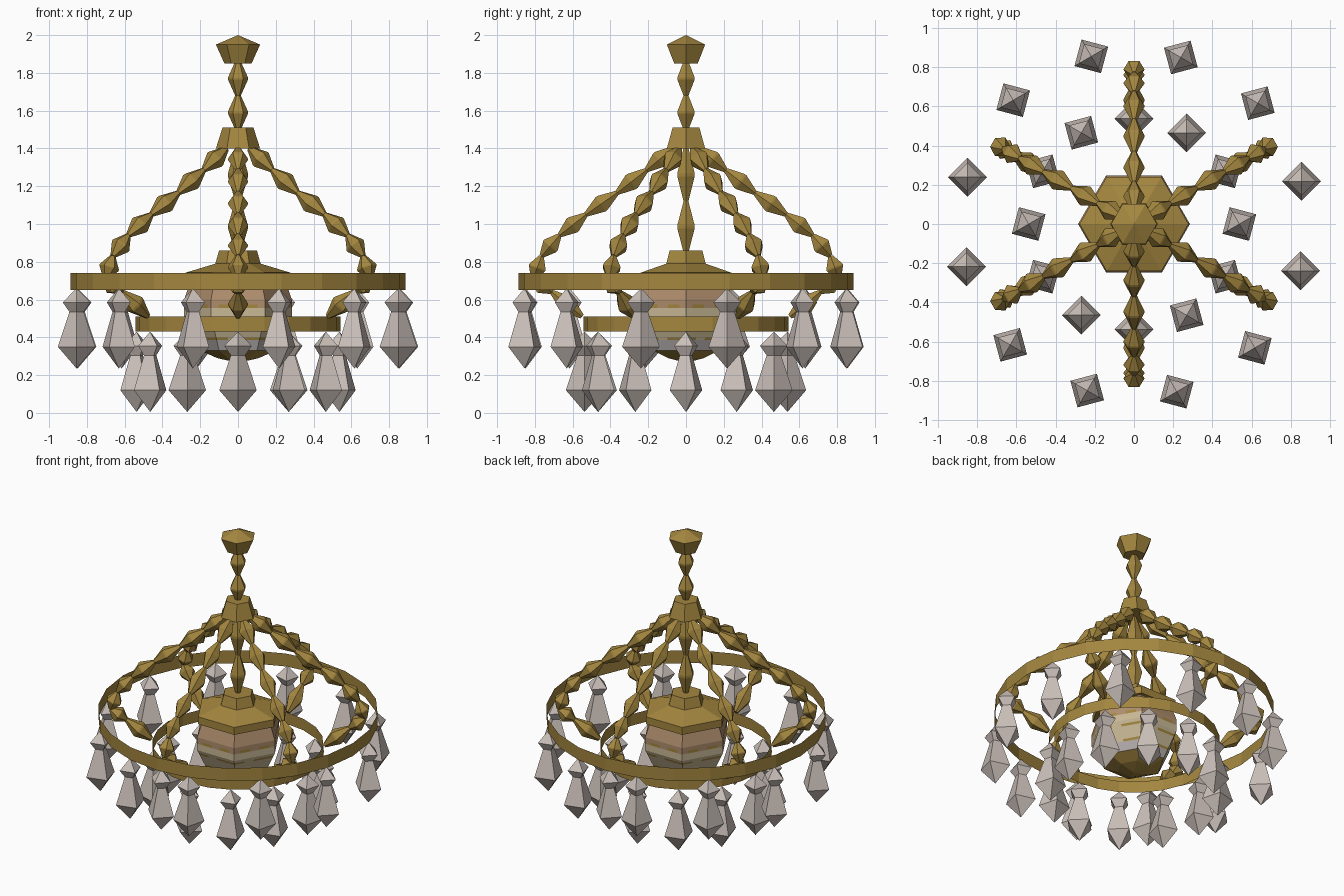
import bpy, bmesh
from math import radians, pi, sin, cos
from mathutils import Matrix, Vector

cube = bpy.data.objects.get("Cube")
if cube:
    bpy.data.objects.remove(cube)


def material(name, rgb):
    m = bpy.data.materials.new(name)
    m.use_nodes = True
    color = (*rgb, 1)
    m.diffuse_color = color
    m.node_tree.nodes["Principled BSDF"].inputs["Base Color"].default_value = color
    return m


gold = material("antique gold", (.37, .24, .05))
crystal = material("crystal", (.60, .53, .49))
peach = material("peach glass", (.43, .27, .15))
cream = material("cream glass", (.58, .48, .30))
grey = material("grey glass", (.45, .42, .41))


def lathe(bm, profile, sides, turn=0, matrix=Matrix(), radius=lambda a: 1):
    """Revolve (radius, height) points about the local z axis."""
    rings = []
    for r, z in profile:
        ring = []
        for i in range(sides):
            a = 2 * pi * i / sides
            s = r * radius(a)
            ring.append(bm.verts.new(matrix @ Vector((s * cos(a + turn), s * sin(a + turn), z))))
        rings.append(ring)
    for low, high in zip(rings, rings[1:]):
        for i in range(sides):
            j = (i + 1) % sides
            bm.faces.new((low[i], low[j], high[j], high[i]))


def finish(bm, name, mats):
    bmesh.ops.remove_doubles(bm, verts=bm.verts, dist=.0005)
    bmesh.ops.recalc_face_normals(bm, faces=bm.faces)
    mesh = bpy.data.meshes.new(name)
    bm.to_mesh(mesh)
    bm.free()
    for m in mats:
        mesh.materials.append(m)
    obj = bpy.data.objects.new(name, mesh)
    bpy.context.collection.objects.link(obj)
    return obj


def turned(name, profile, sides, mat=gold):
    bm = bmesh.new()
    lathe(bm, profile, sides)
    return finish(bm, name, [mat])


def bead_chain(name, points):
    """One faceted bead between each pair of neighbouring points."""
    bm = bmesh.new()
    for a, b in zip(points, points[1:]):
        a, b = Vector(a), Vector(b)
        axis = b - a
        n = axis.length
        mat = Matrix.Translation(a) @ axis.to_track_quat('Z', 'Y').to_matrix().to_4x4()
        lathe(bm, [(0, 0), (.015, 0), (.053, n * .47), (.053, n * .53), (.015, n), (0, n)], 6, 0, mat)
    return finish(bm, name, [gold])


# Ceiling mount, hub and central chains
turned("ceiling_mount", [(0, 1.85), (.072, 1.85), (.117, 1.95), (0, 2)], 6)
turned("hub", [(0, 1.40), (.117, 1.40), (.082, 1.51), (0, 1.51)], 6)
bead_chain("upper_chain", [(0, 0, z) for z in (1.86, 1.68, 1.50)])
bead_chain("inner_chain", [(0, 0, z) for z in (1.40, 1.12, .85)])

# Six beaded arms, from the hub past the large ring to the small ring
arm_path = [(.07, 1.40), (.21, 1.285), (.365, 1.165), (.53, 1.05), (.67, .94),
            (.765, .83), (.81, .71), (.71, .64), (.55, .51)]
for k in range(6):
    a = radians(30 + 60 * k)
    bead_chain(f"beaded_arm_{k + 1}", [(r * cos(a), r * sin(a), z) for r, z in arm_path])

# Thin open metal bands
turned("large_ring", [(.887, .65), (.887, .74)], 24)
turned("small_ring", [(.542, .43), (.542, .51)], 24)


# Hanging crystals
def crystals(name, ring_radius, start, top, first):
    shape = [(0, 0), (.073, -.075), (.038, -.125), (.099, -.31), (0, -.425)]
    for k in range(12):
        a = radians(start + 30 * k)
        bm = bmesh.new()
        place = Matrix.Translation((ring_radius * cos(a), ring_radius * sin(a), top))
        lathe(bm, shape, 4, radians(-30 * ((k + first) // 2)), place)
        finish(bm, f"{name}_{k + 1}", [crystal])


crystals("outer_crystal", .882, 14.3, .66, 1)
crystals("inner_crystal", .537, 0, .43, -2)

# Lamp cap
turned("lamp_cap", [(0, .86), (.10, .86), (.12, .79), (.278, .742), (.278, .69), (0, .69)], 6)

# Six-sided glass lamp, with each flat side split into columns for the bands
outline = [(.25, .70), (.285, .60), (.285, .51), (.20, .33), (.11, .29), (0, .265)]
cuts = [.575, .555, .49, .475, .40, .385]


def width_at(z):
    for (r1, z1), (r2, z2) in zip(outline, outline[1:]):
        if z2 <= z <= z1:
            return r1 + (r2 - r1) * (z1 - z) / (z1 - z2)


levels = sorted({z for r, z in outline} | set(cuts), reverse=True)
bm = bmesh.new()
lathe(bm, [(width_at(z), z) for z in levels], 48,
      radius=lambda a: cos(pi / 6) / cos(a % (pi / 3) - pi / 6))
for i, f in enumerate(bm.faces):
    z = f.calc_center_median().z
    column = i % 48 % 8
    if z < .33:
        f.material_index = 0
    elif z > .575:
        f.material_index = 1
    elif z > .555:
        f.material_index = 0 if column in (1, 2, 5, 6) else 1
    elif .475 < z < .49 or .385 < z < .40:
        f.material_index = 2 if column in (2, 3) else 0
    else:
        f.material_index = 2 if z > .40 else 3
finish(bm, "glass_lamp", [gold, peach, cream, grey])
